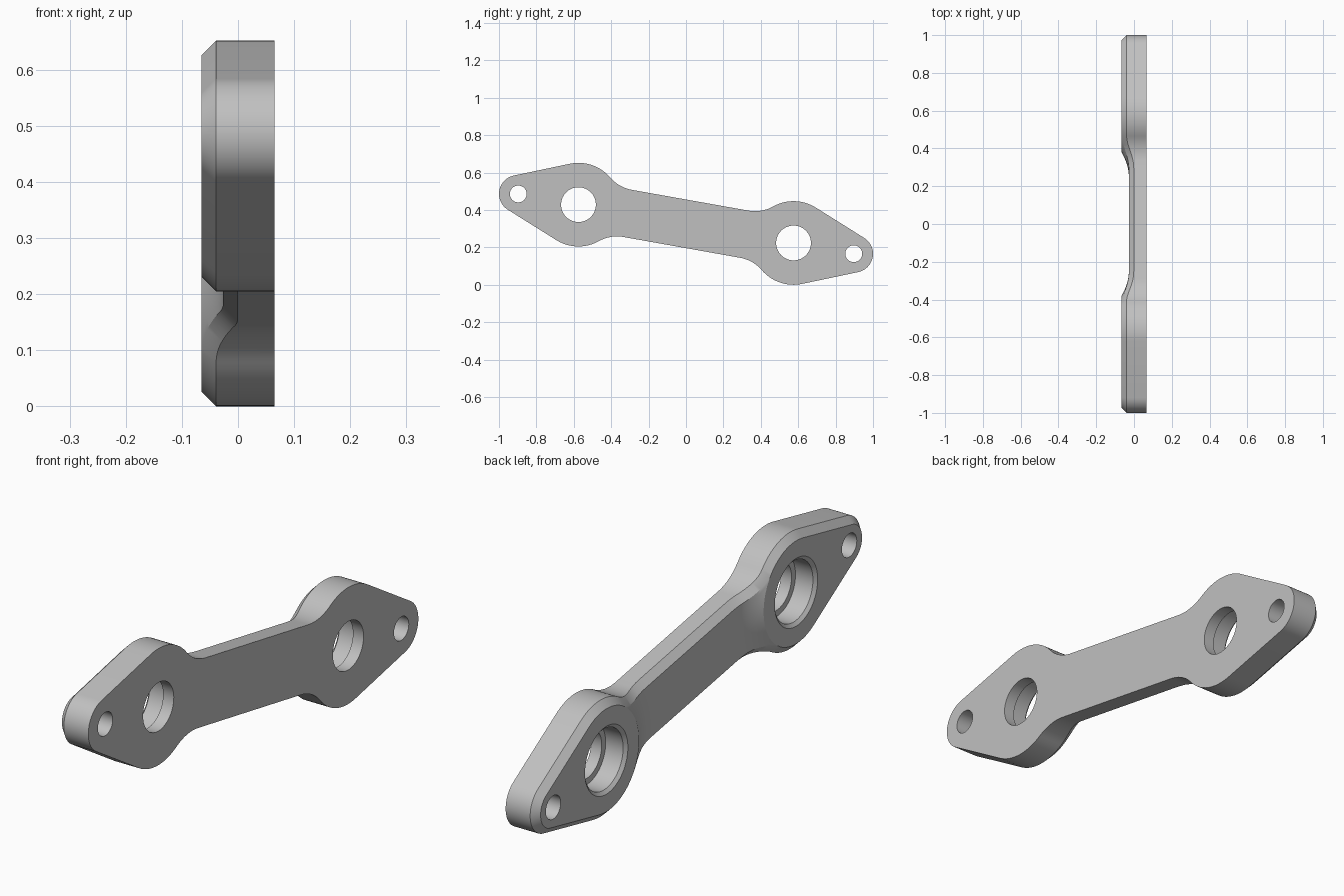
import bpy, bmesh
from math import sin, cos, acos, pi, radians, sqrt, hypot, atan2
from mathutils import Matrix

cube = bpy.data.objects.get("Cube")
if cube:
    bpy.data.objects.remove(cube)

HALF = 0.065                 # half thickness
CH = 0.026                   # chamfer size
BOSS, BOSS_R = -0.584, 0.2235
TIP, TIP_R = -0.914, 0.1
ARM, FILLET = 0.128, 0.2     # arm half width, neck fillet radius
DROP, SPAN = 0.038, 0.13     # arm recess depth and length of its ramp
TILT = radians(-10.1)
MID_Z = 0.326

steel = bpy.data.materials.new("grey steel")
steel.use_nodes = True
grey = (0.53, 0.53, 0.53, 1)
steel.diffuse_color = grey
steel.node_tree.nodes["Principled BSDF"].inputs["Base Color"].default_value = grey


def make_object(name, bm):
    bmesh.ops.recalc_face_normals(bm, faces=bm.faces)
    mesh = bpy.data.meshes.new(name)
    bm.to_mesh(mesh)
    bm.free()
    mesh.materials.append(steel)
    ob = bpy.data.objects.new(name, mesh)
    bpy.context.collection.objects.link(ob)
    return ob


def arc(ct, co, r, a0, a1, n):
    """Outline points with their outward normals."""
    angles = [a0 + (a1 - a0) * i / n for i in range(n + 1)]
    return [(ct + r * cos(a), co + r * sin(a), cos(a), sin(a)) for a in angles]


# Upper outline of one half: tip, boss, neck fillet, straight arm
tangent = pi - acos((BOSS_R - TIP_R) / (BOSS - TIP))
reach = sqrt((BOSS_R + FILLET) ** 2 - (ARM + FILLET) ** 2)
neck = atan2(ARM + FILLET, reach)
upper = arc(TIP, 0, TIP_R, pi, tangent, 14)
upper += arc(BOSS, 0, BOSS_R, tangent, neck, 16)
first = len(upper) - 1       # where the recess ramp begins
upper += arc(BOSS + reach, ARM + FILLET, -FILLET, neck, pi / 2, 14)[1:]
start = BOSS + reach
upper += [(start * (1 - i / 12), ARM, 0, 1) for i in range(1, 13)]


def ramp(rho):
    s = min(max((rho - BOSS_R + CH) / SPAN, 0), 1)
    return -HALF + DROP * (1 - (1 - s) ** 2)


# Half plate
bm = bmesh.new()
sides = []
for sign in (1, -1):
    side = []
    for i, (t, o, nt, no) in enumerate(upper):
        if sign < 0 and i == 0:
            side.append(sides[0][0])
            continue
        it, io = t - CH * nt, o - CH * no
        rho = hypot(it - BOSS, io)
        x = ramp(rho) if i > first else -HALF
        side.append([bm.verts.new(p) for p in (
            (HALF, t, sign * o), (x + CH, t, sign * o), (x, it, sign * io))])
    sides.append(side)
    for a, b in zip(side, side[1:]):
        for k in range(2):
            bm.faces.new((a[k], b[k], b[k + 1], a[k + 1]))
up, low = sides


def loop(k, lo, hi):
    """Chain of outline vertices from the lower side round to the upper one."""
    return [v[k] for v in low[hi:lo:-1]] + [v[k] for v in up[lo:hi + 1]]


bm.faces.new(loop(0, 0, len(up) - 1))

# Ramp rows concentric with the boss
rows = []
for i in range(first, len(up)):
    a, b = up[i][2], low[i][2]
    rho, ang = hypot(a.co.y - BOSS, a.co.z), atan2(a.co.z, a.co.y - BOSS)
    inner = [bm.verts.new((a.co.x, BOSS + rho * cos(q), rho * sin(q)))
             for q in (ang * (1 - 2 * j / 16) for j in range(1, 16))]
    rows.append([a] + inner + [b])
    if rho > BOSS_R - CH + SPAN:
        break
last = first + len(rows) - 1
for r, s in zip(rows, rows[1:]):
    for j in range(len(r) - 1):
        bm.faces.new((r[j], r[j + 1], s[j + 1], s[j]))
bm.faces.new(loop(2, 0, first) + rows[0][1:-1])
bm.faces.new([v[2] for v in up[:last:-1]] + rows[-1] + [v[2] for v in low[last + 1:]])
link = make_object("link_plate", bm)
mirror = link.modifiers.new("mirror", 'MIRROR')
mirror.use_axis = (False, True, False)
mirror.merge_threshold = 0.0005


def lathe_cutter(name, t, profile, n):
    """Closed solid turned about the x direction."""
    bm = bmesh.new()
    rings = [[bm.verts.new((x, t + r * cos(2 * pi * i / n), r * sin(2 * pi * i / n)))
              for i in range(n)] for x, r in profile]
    for a, b in zip(rings, rings[1:]):
        for i in range(n):
            j = (i + 1) % n
            bm.faces.new((a[i], a[j], b[j], b[i]))
    bm.faces.new(rings[0])
    bm.faces.new(rings[-1])
    ob = make_object(name, bm)
    ob.hide_render = True
    return ob


# Bearing pockets and bolt holes
pocket = [(-0.09, 0.13), (-HALF, 0.13), (-0.054, 0.117), (0.02, 0.117),
          (0.02, 0.093), (0.09, 0.093)]
bolt = [(-0.09, 0.045), (0.09, 0.045)]
cutters = []
for s in (1, -1):
    cutters.append(lathe_cutter("pocket_cutter", s * BOSS, pocket, 64))
    cutters.append(lathe_cutter("bolt_cutter", s * (TIP + 0.003), bolt, 40))
for c in cutters:
    m = link.modifiers.new("hole", 'BOOLEAN')
    m.operation, m.solver, m.object = 'DIFFERENCE', 'EXACT', c

bpy.ops.object.select_all(action='DESELECT')
bpy.context.view_layer.objects.active = link
link.select_set(True)
for m in list(link.modifiers):
    bpy.ops.object.modifier_apply(modifier=m.name)
for c in cutters:
    bpy.data.objects.remove(c)

# Tilt into place
link.data.transform(Matrix.Translation((0, 0, MID_Z)) @ Matrix.Rotation(TILT, 4, 'X'))
bpy.ops.object.shade_smooth_by_angle(angle=radians(24))
